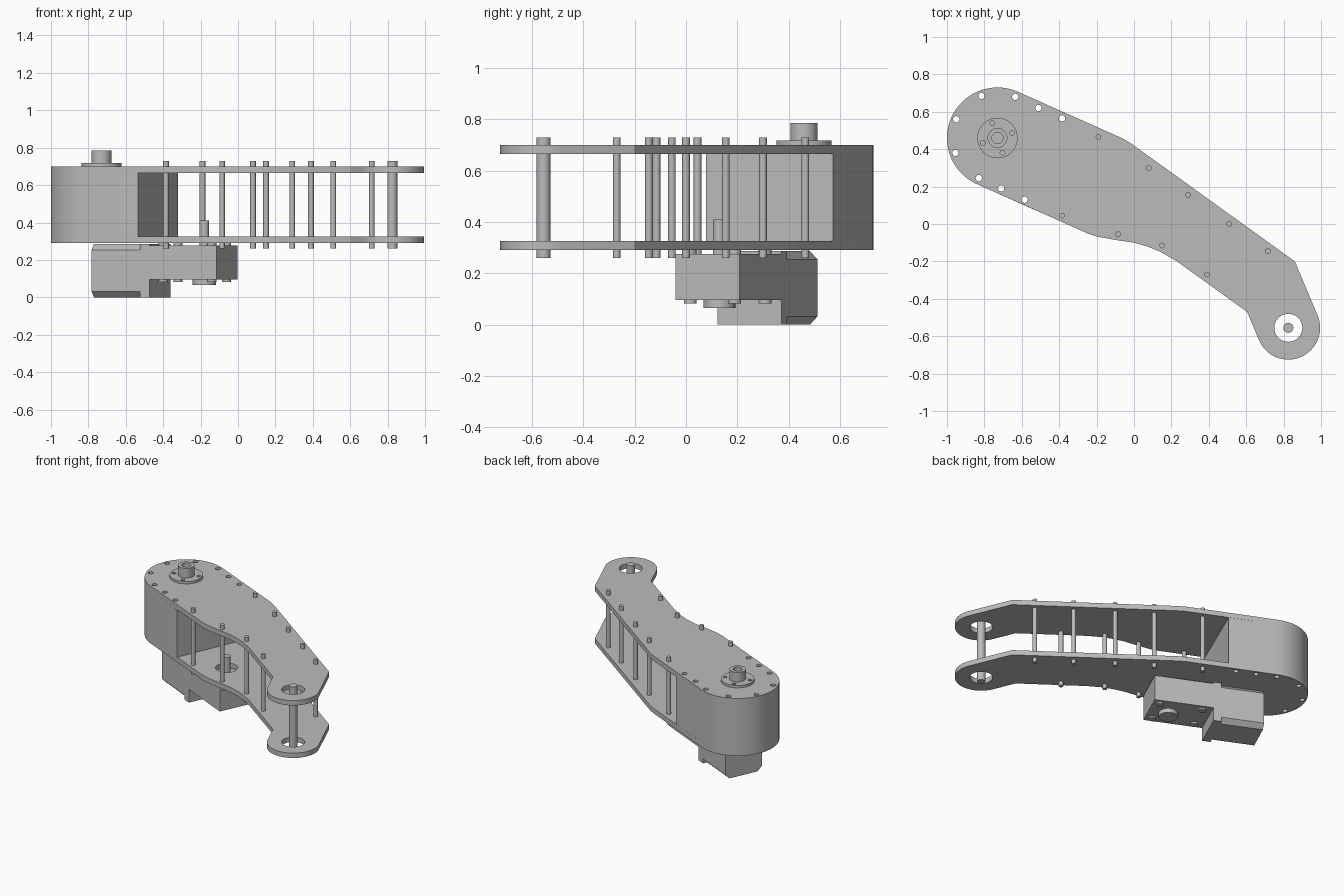
import bpy, bmesh, math
from mathutils import Matrix, Vector

old = bpy.data.objects.get("Cube")
if old:
    bpy.data.objects.remove(old, do_unlink=True)

GREY = (0.5, 0.5, 0.5, 1)
metal = bpy.data.materials.new("plain_grey")
metal.diffuse_color = GREY
metal.use_nodes = True
metal.node_tree.nodes["Principled BSDF"].inputs["Base Color"].default_value = GREY

HEAD, TAIL, SHAFT = (-0.73, 0.46), (0.825, -0.555), (-0.18, 0.13)
U = Vector((0.91, -0.415, 0)).normalized()     # along the arm's head end
V = Vector((-U.y, U.x, 0))                     # across it
Z = Vector((0, 0, 1))


def arc(center, r, start, end, n):
    steps = [math.radians(start + (end - start) * i / n) for i in range(n + 1)]
    return [(center[0] + r * math.cos(a), center[1] + r * math.sin(a)) for a in steps]


def circle(center, r, n=24):
    return arc(center, r, 0, 360, n)[:-1]


def prism(name, outlines, z0, z1, matrix=Matrix()):
    """Extrude one or more closed outlines from z0 to z1."""
    bm = bmesh.new()
    for pts in outlines:
        face = bm.faces.new([bm.verts.new((x, y, z0)) for x, y in pts])
        res = bmesh.ops.extrude_face_region(bm, geom=[face], use_keep_orig=True)
        top = [g for g in res["geom"] if isinstance(g, bmesh.types.BMVert)]
        bmesh.ops.translate(bm, verts=top, vec=(0, 0, z1 - z0))
    bmesh.ops.recalc_face_normals(bm, faces=bm.faces)
    bm.transform(matrix)
    mesh = bpy.data.meshes.new(name)
    bm.to_mesh(mesh)
    bm.free()
    mesh.materials.append(metal)
    obj = bpy.data.objects.new(name, mesh)
    bpy.context.collection.objects.link(obj)
    return obj


def cut(obj, outlines, z0, z1):
    """Drill straight holes, then discard the cutter."""
    tool = prism("cutter", outlines, z0, z1)
    mod = obj.modifiers.new("holes", "BOOLEAN")
    mod.operation, mod.solver, mod.object = "DIFFERENCE", "EXACT", tool
    bpy.context.view_layer.objects.active = obj
    bpy.ops.object.modifier_apply(modifier=mod.name)
    bpy.data.objects.remove(tool, do_unlink=True)


def frame(origin, a, b, c):
    m = Matrix((a, b, c)).transposed().to_4x4()
    m.translation = origin
    return m


# Arm outline: round head, bent waist, round tail
head_arc = arc(HEAD, 0.27, 65.7, 245.7, 40)
waist_low = [(-0.3, -0.027), (-0.25, -0.05), (-0.2, -0.067), (-0.1, -0.085), (0, -0.1),
             (0.08, -0.123), (0.15, -0.153), (0.23, -0.2), (0.605, -0.47)]
tail_arc = arc(TAIL, 0.17, -156.5, 23.5, 32)
waist_high = [(0.86, -0.2), (-0.015, 0.43), (-0.06, 0.457)]
outline = head_arc + waist_low + tail_arc + waist_high

# Bolt holes around the head
bolt_spots = [(-0.815, 0.685), (-0.635, 0.68), (-0.51, 0.62), (-0.385, 0.565), (-0.95, 0.56),
              (-0.955, 0.38), (-0.83, 0.245), (-0.71, 0.19), (-0.585, 0.13)]
bolts = [circle(p, 0.017, 16) for p in bolt_spots]
tail_hole = circle(TAIL, 0.075, 32)

# Two side plates
lower = prism("lower_plate", [outline], 0.29, 0.325)
cut(lower, bolts + [tail_hole, circle(SHAFT, 0.072, 32)], 0.2, 0.5)
upper = prism("upper_plate", [outline], 0.665, 0.70)
cut(upper, bolts + [tail_hole], 0.5, 0.8)

# Solid head block between the plates
block = prism("head_block", [head_arc + [(-0.535, 0.077), (-0.32, 0.572)]], 0.325, 0.665)
cut(block, bolts, 0.2, 0.8)

# Spacer pins
pin_spots = [(-0.19, 0.465), (0.08, 0.30), (0.29, 0.155), (0.51, 0), (0.715, -0.145),
             (-0.385, 0.045), (-0.085, -0.055), (0.15, -0.115), (0.39, -0.27)]
for i, p in enumerate(pin_spots):
    prism(f"spacer_pin_{i + 1}", [circle(p, 0.015, 16)], 0.26, 0.73)
prism("tail_axle", [circle(TAIL, 0.027)], 0.26, 0.73)

# Output hub with its drilled flange
flange = prism("hub_flange", [circle(HEAD, 0.108, 40)], 0.70, 0.717)
screws = [circle(arc(HEAD, 0.083, a, a, 1)[0], 0.013, 12) for a in (19, 109, 199, 289)]
cut(flange, screws, 0.702, 0.75)
hub = prism("hub", [circle(HEAD, 0.053, 32)], 0.717, 0.785)
cut(hub, [circle(HEAD, 0.03)], 0.72, 0.8)

# Gearbox, angled with the head
box_mid = Vector((-0.2375, 0.165, 0))
box_frame = frame(box_mid, U, V, Z)
L, W = 0.197, 0.137
prism("gearbox", [[(-L, -W), (L, -W), (L, W), (-L, W)]], 0.095, 0.276, box_frame)
corners = [circle((u, v), 0.025, 16) for u in (-0.135, 0.15) for v in (-0.095, 0.095)]
prism("gearbox_screws", corners, 0.083, 0.095, box_frame)
prism("gearbox_spacers", corners, 0.276, 0.29, box_frame)
prism("gearbox_cap", [circle(SHAFT, 0.062, 32)], 0.065, 0.095)
prism("drive_shaft", [circle(SHAFT, 0.025)], 0.276, 0.41)

# Motor: square flange and chamfered body running along the head axis
motor_frame = frame(box_mid - U * L, V, Z, U)
H, C = 0.286, 0.032
prism("motor_flange", [[(-W, 0), (W, 0), (W, H), (-W, H)]], -0.055, 0, motor_frame)
body = [(-W + C, 0), (W - C, 0), (W, C), (W, H - C),
        (W - C, H), (-W + C, H), (-W, H - C), (-W, C)]
prism("motor_body", [body], -0.34, -0.055, motor_frame)

# Smooth the round sides, keep edges sharp
bpy.ops.object.select_all(action="DESELECT")
for obj in bpy.context.collection.objects:
    if obj.type == "MESH":
        obj.select_set(True)
        bpy.context.view_layer.objects.active = obj
bpy.ops.object.shade_smooth_by_angle(angle=math.radians(30))
